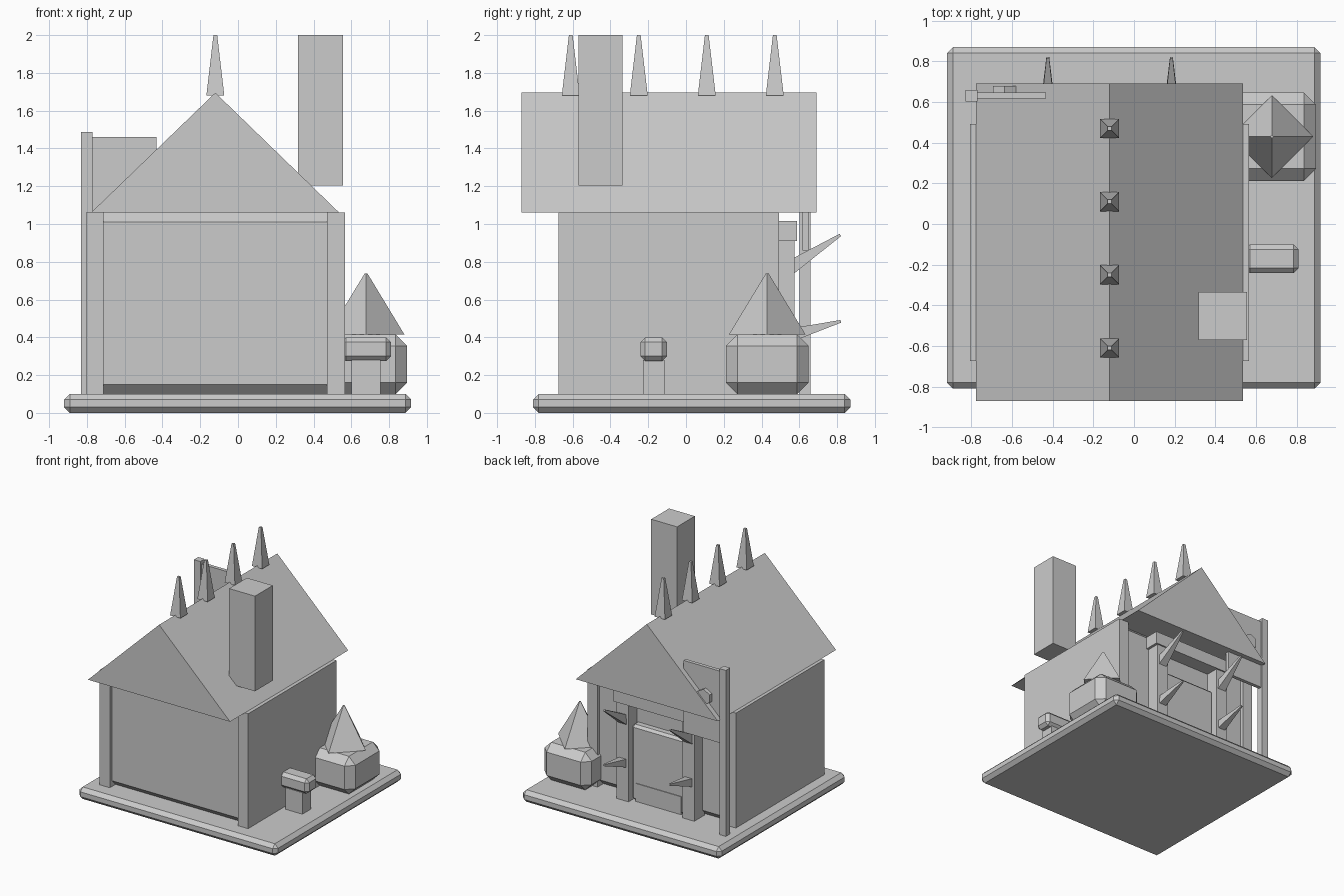
import bpy
import bmesh
from math import radians, pi
from mathutils import Matrix, Vector

cube = bpy.data.objects.get("Cube")
if cube:
    bpy.data.objects.remove(cube, do_unlink=True)

grey = bpy.data.materials.new("plain_grey")
grey.use_nodes = True
grey.diffuse_color = (0.6, 0.6, 0.6, 1)
grey.node_tree.nodes["Principled BSDF"].inputs["Base Color"].default_value = (0.6, 0.6, 0.6, 1)


def finish(name, bm):
    bmesh.ops.recalc_face_normals(bm, faces=bm.faces)
    mesh = bpy.data.meshes.new(name)
    bm.to_mesh(mesh)
    bm.free()
    mesh.materials.append(grey)
    obj = bpy.data.objects.new(name, mesh)
    bpy.context.collection.objects.link(obj)
    return obj


def box(name, x, y, z, bevel=0):
    """Box from (low, high) ranges, with optional chamfered edges."""
    bm = bmesh.new()
    bmesh.ops.create_cube(bm, size=1)
    for v in bm.verts:
        v.co = [(lo + hi) / 2 + c * (hi - lo) for c, (lo, hi) in zip(v.co, (x, y, z))]
    if bevel:
        bmesh.ops.bevel(bm, geom=bm.edges[:], offset=bevel, segments=1,
                        profile=0.5, affect='EDGES')
    return finish(name, bm)


def spike(name, base, tip, r_base, r_tip, turn=pi / 4):
    """Four-sided tapered spike from the base centre to the tip."""
    base, tip = Vector(base), Vector(tip)
    axis = tip - base
    tilt = axis.to_track_quat('Z', 'X' if abs(axis.x) > 0.5 else 'Y')
    if axis.y < 0.001:
        tilt = Matrix.Identity(3).to_quaternion()
    m = (Matrix.Translation((base + tip) / 2) @ tilt.to_matrix().to_4x4()
         @ Matrix.Rotation(turn, 4, 'Z'))
    bm = bmesh.new()
    bmesh.ops.create_cone(bm, cap_ends=True, segments=4, radius1=r_base,
                          radius2=r_tip, depth=axis.length, matrix=m)
    return finish(name, bm)


def prism(name, profile, y):
    """Extrude an x-z profile between two y positions."""
    bm = bmesh.new()
    face = bm.faces.new([bm.verts.new((px, y[0], pz)) for px, pz in profile])
    out = bmesh.ops.extrude_face_region(bm, geom=[face])
    for v in out["geom"]:
        if isinstance(v, bmesh.types.BMVert):
            v.co.y = y[1]
    return finish(name, bm)


MID = -0.12   # centre line of the house

# Ground slab and house body
box("ground_slab", (-0.92, 0.917), (-0.81, 0.87), (0, 0.1), 0.03)
box("house_core", (-0.77, 0.53), (-0.65, 0.465), (0.1, 1.06), 0.05)
for side, name in ((-1, "right_wall"), (1, "left_wall")):
    cx = MID + side * 0.639
    box(name, (cx - 0.047, cx + 0.047), (-0.675, 0.493), (0.1, 1.06))

# Roof, ridge spikes and chimney
prism("roof", [(-0.778, 1.06), (0.536, 1.06), (MID, 1.695)], (-0.87, 0.69))
for i in range(4):
    y = -0.61 + i * 0.36
    spike(f"ridge_spike_{i + 1}", (MID, y, 1.68), (MID, y, 2.0), 0.067, 0.014)
box("chimney", (0.317, 0.556), (-0.57, -0.335), (1.205, 2.0))

# Doorway with its spiked posts
for side, name in ((-1, "right"), (1, "left")):
    x = MID + side * 0.304
    box(f"{name}_door_post", (x - 0.055, x + 0.055), (0.44, 0.575), (0.1, 0.92))
    spike(f"{name}_upper_spike", (x, 0.55, 0.768), (x, 0.817, 0.942), 0.053, 0.01)
    spike(f"{name}_lower_spike", (x, 0.53, 0.405), (x, 0.82, 0.485), 0.053, 0.01)
box("lintel", (-0.5, 0.26), (0.44, 0.587), (0.91, 1.015))
box("door", (-0.375, 0.135), (0.43, 0.53), (0.1, 0.73), 0.02)
box("door_kick_plate", (-0.33, 0.09), (0.5, 0.536), (0.1, 0.25))

# Sign on a tall post
box("sign_post", (-0.83, -0.77), (0.602, 0.66), (0.1, 1.487))
box("sign_board", (-0.772, -0.432), (0.618, 0.648), (0.86, 1.46))
bm = bmesh.new()
bmesh.ops.create_cone(bm, cap_ends=True, segments=6, radius1=0.065, radius2=0.065, depth=0.05,
                      matrix=Matrix.Translation((-0.637, 0.653, 1.22))
                      @ Matrix.Rotation(radians(90), 4, 'X'))
finish("sign_emblem", bm)

# Planter with a pointed shrub
box("planter", (0.46, 0.895), (0.212, 0.648), (0.1, 0.415), 0.06)
spike("shrub", (0.678, 0.43, 0.415), (0.678, 0.43, 0.737), 0.203, 0.008, 0)

# Letter box on a short stand
box("letter_box_stand", (0.6, 0.754), (-0.227, -0.115), (0.1, 0.28))
box("letter_box", (0.545, 0.81), (-0.242, -0.1), (0.275, 0.4), 0.026)
